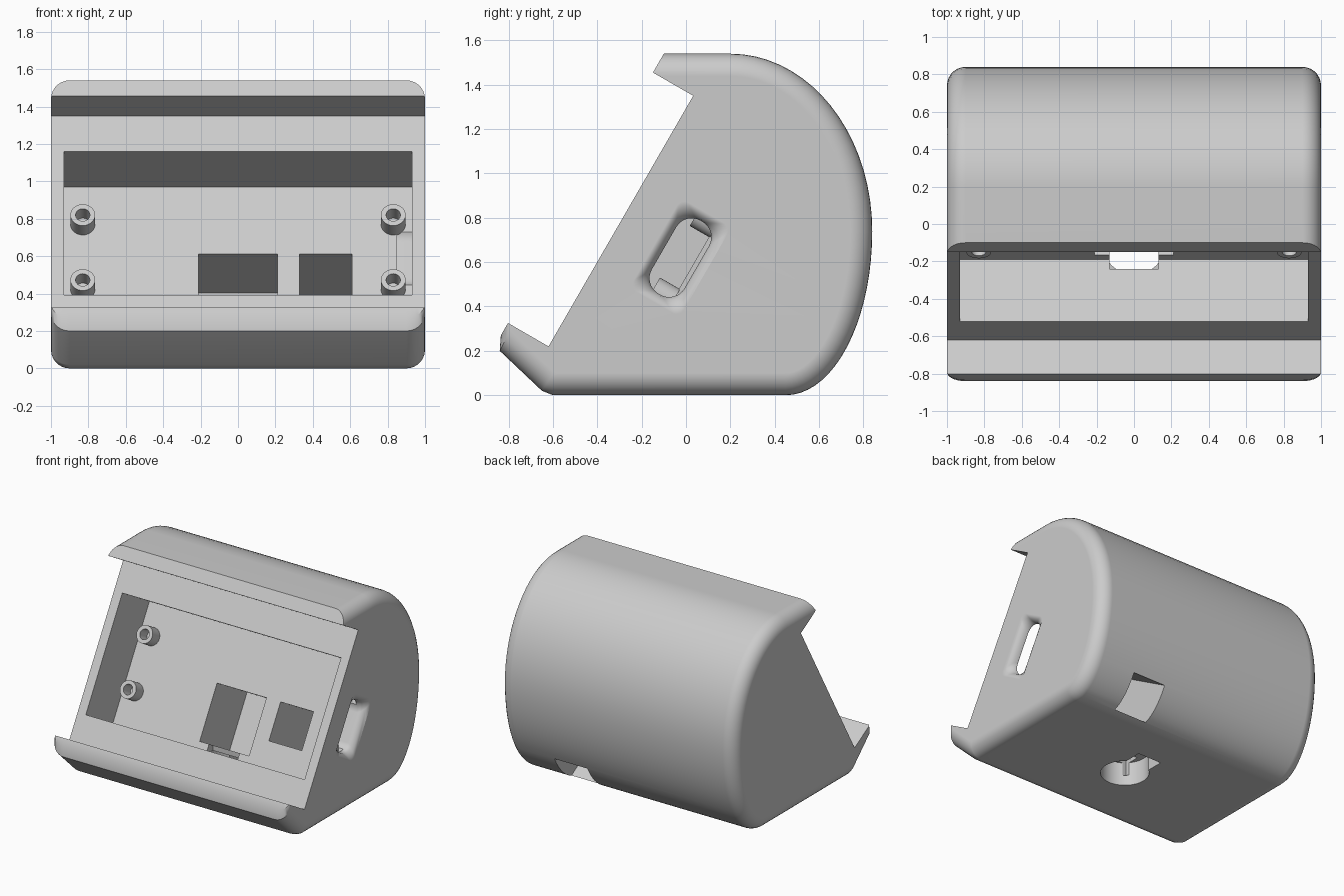
import bpy, bmesh, math
from mathutils import Matrix, Vector

if "Cube" in bpy.data.objects:
    bpy.data.objects.remove(bpy.data.objects["Cube"], do_unlink=True)

grey = bpy.data.materials.new("light_grey")
grey.use_nodes = True
grey.diffuse_color = (0.6, 0.6, 0.6, 1)
grey.node_tree.nodes["Principled BSDF"].inputs["Base Color"].default_value = (0.6, 0.6, 0.6, 1)

# Tilted frame of the sloped face: x, depth into the body, distance up the slope
TILT = Matrix.Translation((0, -0.62, 0.22)) @ Matrix.Rotation(math.radians(-30), 4, 'X')
FLAT = Matrix.Identity(4)


def make(name, bm, frame=FLAT):
    bmesh.ops.recalc_face_normals(bm, faces=bm.faces)
    me = bpy.data.meshes.new(name)
    bm.to_mesh(me)
    bm.free()
    me.transform(frame)
    me.materials.append(grey)
    ob = bpy.data.objects.new(name, me)
    bpy.context.collection.objects.link(ob)
    return ob


def loft(name, rings, frame=FLAT, closed=False):
    bm = bmesh.new()
    rows = [[bm.verts.new(p) for p in ring] for ring in rings]
    n = len(rows[0])
    pairs = list(zip(rows, rows[1:]))
    if closed:
        pairs.append((rows[-1], rows[0]))
    else:
        bm.faces.new(rows[0])
        bm.faces.new(rows[-1])
    for a, b in pairs:
        for i in range(n):
            j = (i + 1) % n
            bm.faces.new((a[i], a[j], b[j], b[i]))
    return make(name, bm, frame)


def box(x, y, z, frame=FLAT):
    rings = [[(a, y[0], z[0]), (a, y[1], z[0]), (a, y[1], z[1]), (a, y[0], z[1])] for a in x]
    return loft("cutter", rings, frame)


def circle(cx, cy, r, n=32):
    return [(cx + r * math.cos(2 * math.pi * i / n), cy + r * math.sin(2 * math.pi * i / n))
            for i in range(n)]


def activate(ob):
    bpy.ops.object.select_all(action='DESELECT')
    ob.select_set(True)
    bpy.context.view_layer.objects.active = ob


def cut(ob, cutter):
    cutter.hide_render = True
    activate(ob)
    mod = ob.modifiers.new("cut", 'BOOLEAN')
    mod.operation = 'DIFFERENCE'
    mod.solver = 'EXACT'
    mod.object = cutter
    bpy.ops.object.modifier_apply(modifier=mod.name)
    bpy.data.objects.remove(cutter, do_unlink=True)


def smooth(ob):
    activate(ob)
    bpy.ops.object.shade_smooth_by_angle(angle=math.radians(32))
    mod = ob.modifiers.new("normals", 'WEIGHTED_NORMAL')
    mod.keep_sharp = True


# Side profile (y, z): flat base, bulging back, flat top, sloped front, bevelled toe
STEPS = 18
profile = [(-0.60, 0)]
for i in range(STEPS + 1):
    a = math.pi / 2 * i / STEPS
    profile.append((0.45 + 0.39 * math.sin(a), 0.74 - 0.74 * math.cos(a)))
for i in range(1, STEPS + 1):
    a = math.pi / 2 * i / STEPS
    profile.append((0.20 + 0.64 * math.cos(a), 0.74 + 0.80 * math.sin(a)))
profile += [(-0.10, 1.54), (-0.835, 0.27), (-0.84, 0.20), (-0.65, 0.02)]
weights = [1.0] * len(profile)
weights[-4] = 0.0      # the sloped front keeps its plane
weights[-3] = 0.4      # the toe is rounded less


def inset(amount):
    pts = [Vector(p) for p in profile]
    out = []
    for i, p in enumerate(pts):
        before = (p - pts[i - 1]).normalized()
        after = (pts[(i + 1) % len(pts)] - p).normalized()
        na, nb = Vector((-before.y, before.x)), Vector((-after.y, after.x))
        wa, wb = weights[i - 1] * amount, weights[i] * amount
        det = na.x * nb.y - na.y * nb.x
        out.append(p + Vector((wa * nb.y - wb * na.y, wb * na.x - wa * nb.x)) / det)
    return out


# Case body with rounded ends
R = 0.1
fillet = [(1 - R + R * math.sin(a), R * (1 - math.cos(a)))
          for a in (math.pi / 2 * i / 7 for i in range(8))]
sections = [(-x, d) for x, d in reversed(fillet)] + fillet
case = loft("case", [[(x, p.x, p.y) for p in inset(d)] for x, d in sections])

# Front rebate, cavity, blind recess and through hole
cut(case, box((-1.2, 1.2), (-0.6, 0), (0, 1.305), TILT))
cut(case, box((-0.93, 0.93), (-0.1, 0.38), (0.2, 1.085), TILT))
cut(case, box((-0.21, 0.21), (0.3, 0.80), (0.25, 0.673), TILT))
cut(case, box((0.33, 0.61), (0.3, 1.6), (0.39, 0.673), TILT))

# Keyhole in the base, opening into the cavity
cut(case, loft("cutter", [[(x, y, z) for x, y in circle(0, -0.1, 0.17, 48)] for z in (-0.1, 0.18)]))
cut(case, box((-0.1, 0.1), (-0.1, 0.17), (-0.1, 0.15)))
cut(case, box((-0.13, 0.13), (-0.24, -0.12), (0.08, 0.3)))


# Flared slot in the left end
def rounded(x, half_len, half_wid, r):
    ring = []
    for k, (sy, sz) in enumerate(((1, 1), (-1, 1), (-1, -1), (1, -1))):
        for i in range(9):
            a = math.pi / 2 * (k + i / 8)
            ring.append((x, 0.315 + sy * (half_wid - r) + r * math.cos(a),
                         0.644 + sz * (half_len - r) + r * math.sin(a)))
    return ring


flare = [(0.85, 0.19, 0.085, 0.08), (0.94, 0.19, 0.085, 0.08), (0.965, 0.195, 0.092, 0.07),
         (0.985, 0.21, 0.107, 0.055), (1.01, 0.25, 0.147, 0.03)]
cut(case, loft("cutter", [rounded(*f) for f in flare], TILT))
smooth(case)

# Four hollow standoffs on the cavity floor
for side, x in (("left", 0.83), ("right", -0.83)):
    for level, s in (("upper", 0.855), ("lower", 0.454)):
        rings = [[(px, d, ps) for px, ps in circle(x, s, r)]
                 for r, d in ((0.066, 0.385), (0.066, 0.28), (0.038, 0.28), (0.038, 0.385))]
        smooth(loft(f"standoff_{level}_{side}", rings, TILT, closed=True))
